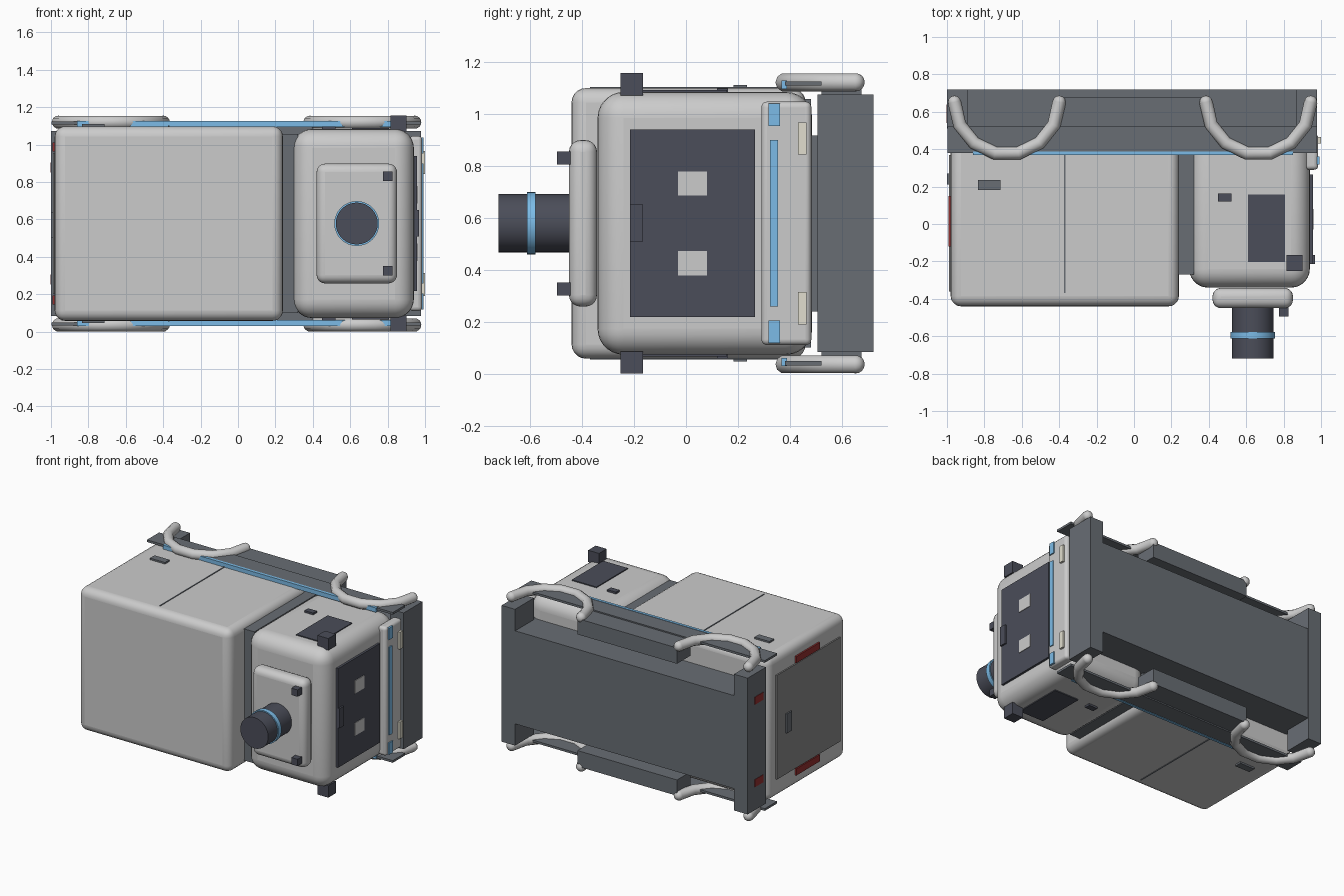
import bpy, math
from mathutils import Vector

if "Cube" in bpy.data.objects:
    bpy.data.objects.remove(bpy.data.objects["Cube"])

W = 1.156  # total extent in z; the vehicle lies on its side and is symmetric about W/2


def mat(name, r, g, b):
    m = bpy.data.materials.new(name)
    m.diffuse_color = (r, g, b, 1)
    m.use_nodes = True
    m.node_tree.nodes["Principled BSDF"].inputs["Base Color"].default_value = m.diffuse_color
    return m


DARK = mat("charcoal", .07, .075, .1)
FRAME = mat("frame_grey", .14, .155, .175)
BLUE = mat("light_blue", .2, .5, .8)
WHITE = mat("white", .8, .8, .8)
CREAM = mat("cream", .75, .73, .62)
RED = mat("red", .3, .03, .03)
DOOR = mat("door_grey", .25, .25, .25)


def smooth(o):
    bpy.ops.object.select_all(action='DESELECT')
    o.select_set(True)
    bpy.context.view_layer.objects.active = o
    bpy.ops.object.shade_smooth_by_angle(angle=math.radians(35))


def box(name, x, y, z, m=None, r=0, seg=5):
    bpy.ops.mesh.primitive_cube_add(size=1)
    o = bpy.context.object
    o.name = name
    size = (x[1] - x[0], y[1] - y[0], z[1] - z[0])
    mid = Vector(((x[0] + x[1]) / 2, (y[0] + y[1]) / 2, (z[0] + z[1]) / 2))
    for v in o.data.vertices:
        v.co = Vector(a * b for a, b in zip(v.co, size))
    o.location = mid
    if m:
        o.data.materials.append(m)
    if r:
        b = o.modifiers.new("round", 'BEVEL')
        b.width, b.segments = r, seg
        smooth(o)
    return o


def pair(name, x, y, z, m=None, r=0):
    box(name + "_left", x, y, z, m, r)
    box(name + "_right", x, y, (W - z[1], W - z[0]), m, r)


def drum(name, x, z, r, y0, y1, m):
    bpy.ops.mesh.primitive_cylinder_add(vertices=32, radius=r, depth=y1 - y0,
                                        location=(x, (y0 + y1) / 2, z),
                                        rotation=(math.pi / 2, 0, 0))
    o = bpy.context.object
    o.name = name
    o.data.materials.append(m)
    smooth(o)


def arch(name, cx, z):
    # Bent tube over a wheel opening, closed with round ends
    r, n, cy = .28, 7, .652
    pts = [(cx + r * math.cos(math.pi * i / n), cy - r * math.sin(math.pi * i / n), z)
           for i in range(n + 1)]
    c = bpy.data.curves.new(name, 'CURVE')
    c.dimensions = '3D'
    c.bevel_depth, c.bevel_resolution = .036, 3
    s = c.splines.new('POLY')
    s.points.add(n)
    for p, q in zip(s.points, pts):
        p.co = (*q, 1)
    o = bpy.data.objects.new(name, c)
    bpy.context.collection.objects.link(o)
    for k in (0, -1):
        bpy.ops.mesh.primitive_uv_sphere_add(segments=12, ring_count=8, radius=.035, location=pts[k])
        bpy.context.object.name = name + "_end"
        smooth(bpy.context.object)


# Main bodies
box("cargo_box", (-.98, .24), (-.44, .46), (.058, 1.098), None, .055)
box("cab", (.295, .94), (-.34, .485), (.073, 1.083), None, .1, 7)
box("body_joint", (.22, .32), (-.27, .48), (.1, 1.056), FRAME)

# Roof pod and scanner
box("roof_pod", (.42, .85), (-.45, -.342), (.258, .898), None, .045)
drum("scanner", .635, W / 2, .112, -.72, -.44, DARK)
drum("scanner_ring", .635, W / 2, .12, -.612, -.578, BLUE)
pair("roof_sensor", (.775, .825), (-.495, -.44), (.805, .855), DARK)
pair("corner_sensor", (.815, .902), (-.252, -.165), (1.07, W), DARK)

# Cab front
box("windscreen", (.93, .956), (-.215, .265), (.218, .938), DARK)
box("windscreen_sensor", (.94, .968), (-.215, -.165), (.508, .65), DARK)
pair("display_square", (.95, .96), (-.03, .08), (.685, .778), WHITE)

# Front bumper and lamps
box("bumper", (.915, .985), (.29, .482), (.11, W - .11), None, .022)
box("bumper_light", (.96, .993), (.322, .354), (.258, .898), BLUE)
pair("bumper_corner_light", (.96, .993), (.318, .362), (.952, 1.038), BLUE)
pair("headlamp", (.96, 1.0), (.43, .464), (.842, .966), CREAM)

# Cab and cargo side details
pair("side_window", (.61, .808), (-.203, .157), (1.07, 1.09), DARK)
pair("cab_handle", (.45, .52), (.12, .162), (1.07, 1.097), DARK)
pair("cargo_handle", (-.835, -.715), (.183, .235), (1.08, 1.11), FRAME)
pair("panel_seam", (-.373, -.365), (-.37, .38), (1.08, 1.102), FRAME)

# Rear door and tail lamps
box("rear_door", (-.99, -.96), (-.36, .37), (.2, W - .2), DOOR)
box("rear_handle", (-1.0, -.98), (.21, .27), (.5, .64), FRAME)
pair("upper_tail_lamp", (-.992, -.96), (-.12, .15), (.962, 1.01), RED)
pair("lower_tail_lamp", (-1.003, -.98), (.54, .64), (.85, .905), RED)

# Chassis
box("chassis", (-.92, .95), (.42, .718), (.24, W - .24), FRAME)
box("rear_crossmember", (-1.0, -.89), (.51, .72), (.083, W - .083), FRAME)
box("front_crossmember", (.87, .978), (.505, .72), (.083, W - .083), FRAME)
pair("sill_plate", (-.998, .978), (.38, .52), (1.108, 1.124), FRAME)
pair("side_step", (-.4, .4), (.52, .675), (1.0, 1.115), FRAME)
pair("sill_light", (-.86, .85), (.368, .388), (1.095, 1.127), BLUE)

# Wheel arches
for side, z in (("left", W - .036), ("right", .036)):
    arch("rear_arch_" + side, -.68, z)
    arch("front_arch_" + side, .665, z)
